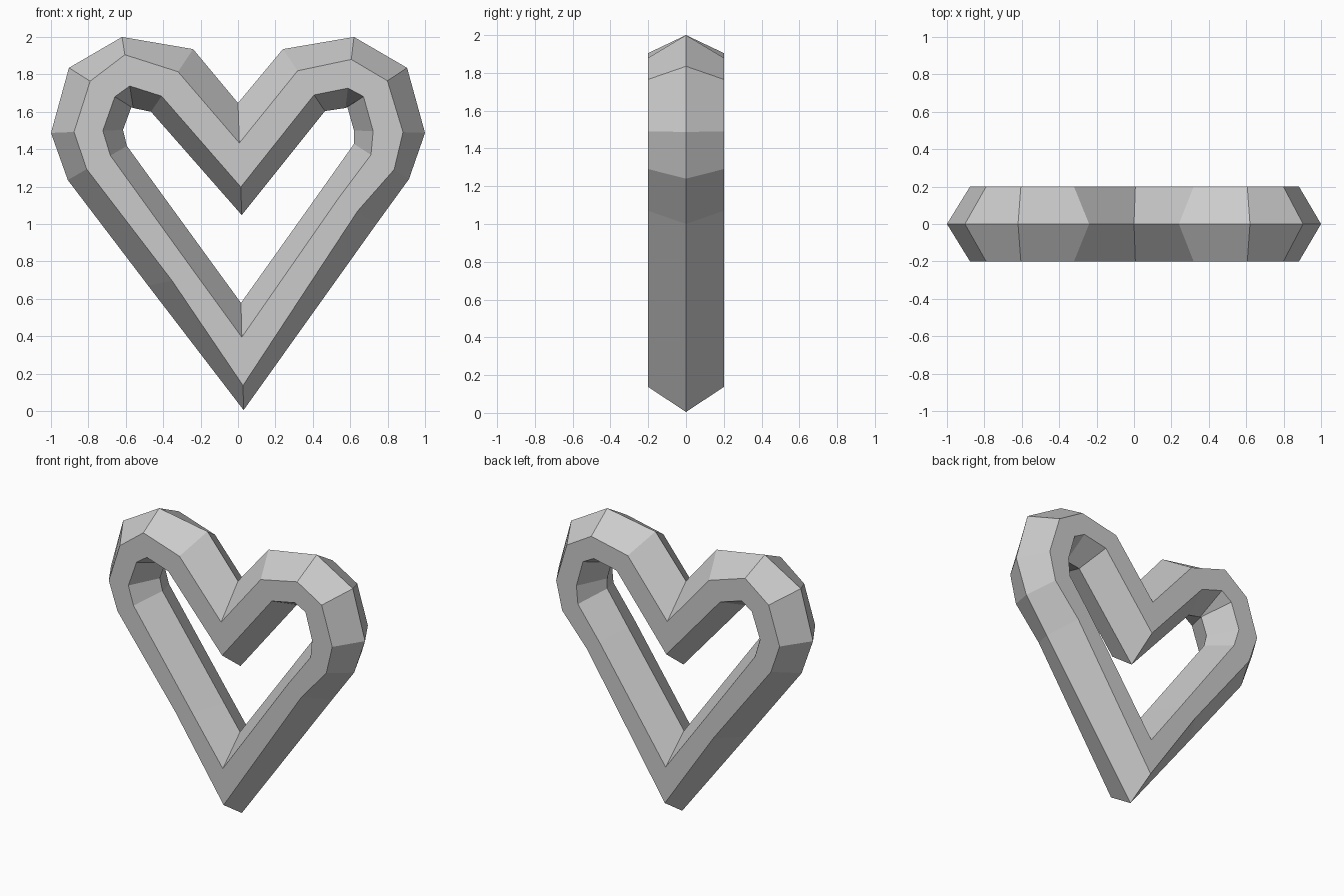
import bpy
import bmesh
from mathutils import Vector

DEPTH = 0.2  # half thickness

# Stations around the heart: outer ridge, inner ridge (x, z),
# and where the flat face starts and ends between them
stations = [
    ((0.03, 0.005), (0.016, 0.578), 0.23, 0.68),    # bottom tip
    ((0.74, 1.00), (0.457, 1.198), 0.353, 0.71),    # right lobe
    ((0.914, 1.24), (0.62, 1.428), 0.27, 0.69),
    ((1.0, 1.487), (0.62, 1.50), 0.31, 0.73),
    ((0.904, 1.835), (0.585, 1.625), 0.33, 0.73),
    ((0.62, 2.0), (0.575, 1.62), 0.316, 0.72),
    ((0.24, 1.935), (0.465, 1.604), 0.35, 0.74),
    ((0.0, 1.647), (0.02, 1.048), 0.357, 0.75),     # centre notch
    ((-0.24, 1.935), (-0.465, 1.60), 0.36, 0.75),   # left lobe
    ((-0.62, 2.0), (-0.56, 1.62), 0.25, 0.69),
    ((-0.904, 1.835), (-0.57, 1.625), 0.34, 0.735),
    ((-1.0, 1.487), (-0.615, 1.503), 0.32, 0.72),
    ((-0.91, 1.235), (-0.594, 1.417), 0.32, 0.72),
    ((-0.48, 0.67), (-0.11, 0.751), 0.343, 0.70),
]

bm = bmesh.new()


def section(outer, inner, start, end):
    """Six-sided cross-section between the two ridges."""
    o, i = Vector((outer[0], 0, outer[1])), Vector((inner[0], 0, inner[1]))
    y = Vector((0, DEPTH, 0))
    a, b = o.lerp(i, start), o.lerp(i, end)
    return [bm.verts.new(p) for p in (o, a - y, b - y, i, b + y, a + y)]


# Bridge neighbouring sections into a closed ring
rings = [section(*s) for s in stations]
for k, r in enumerate(rings):
    n = rings[(k + 1) % len(rings)]
    for j in range(6):
        m = (j + 1) % 6
        bm.faces.new((r[j], n[j], n[m], r[m]))
bmesh.ops.recalc_face_normals(bm, faces=bm.faces)

mesh = bpy.data.meshes.new("heart_frame")
bm.to_mesh(mesh)
bm.free()
heart = bpy.data.objects.new("heart_frame", mesh)
bpy.context.collection.objects.link(heart)
